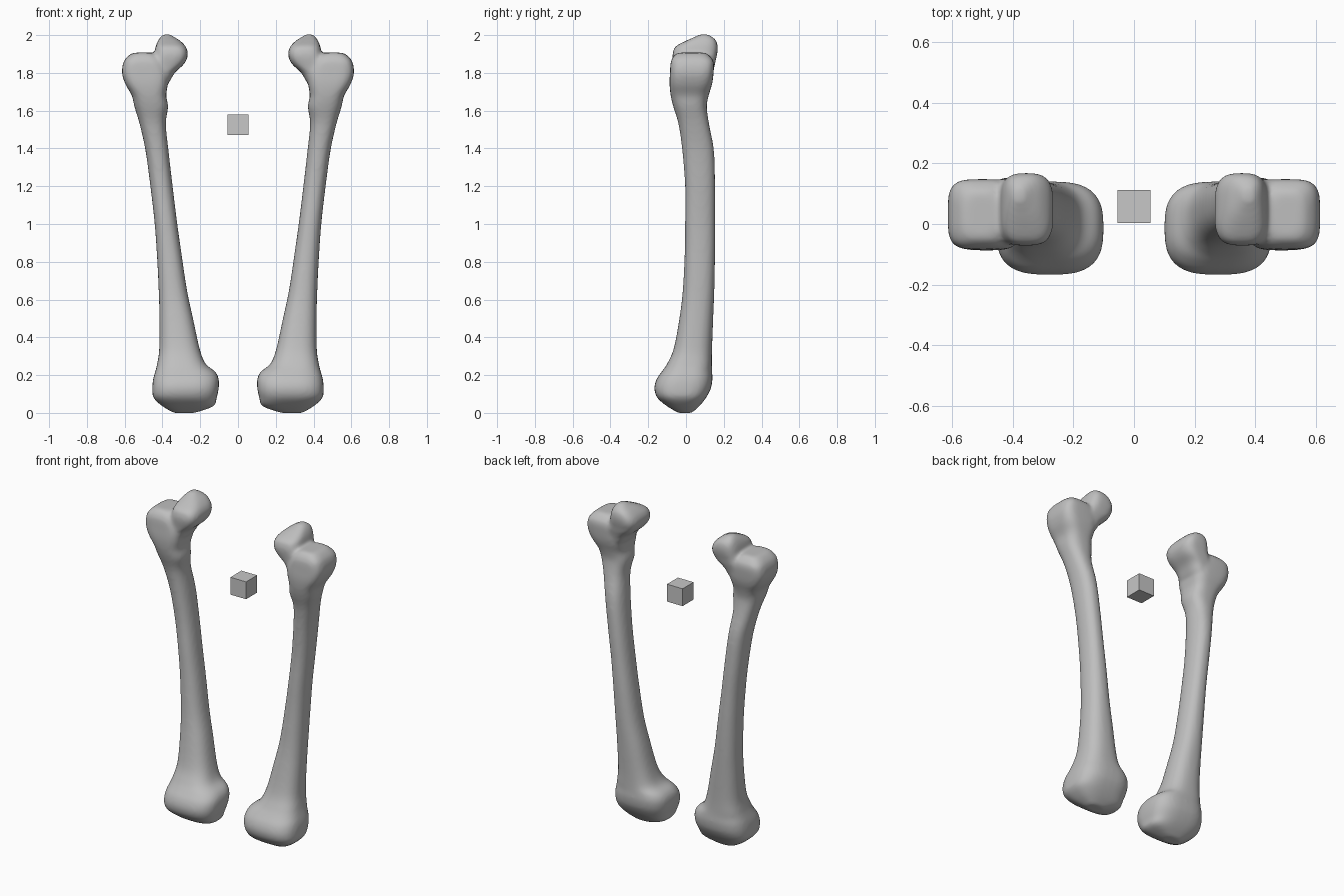
import bpy, bmesh, math


def material(name, grey):
    m = bpy.data.materials.new(name)
    m.diffuse_color = (grey, grey, grey, 1)
    return m


def smooth_rows(rows, steps=4):
    # Catmull-Rom interpolation between the cross-sections
    out = []
    for i in range(len(rows) - 1):
        a, b, c, d = (rows[min(max(k, 0), len(rows) - 1)] for k in (i - 1, i, i + 1, i + 2))
        for s in range(steps):
            t = s / steps
            out.append([0.5 * (2 * q + (r - p) * t + (2 * p - 5 * q + 4 * r - u) * t * t
                               + (3 * q - p - 3 * r + u) * t ** 3)
                        for p, q, r, u in zip(a, b, c, d)])
    return out + [rows[-1]]


def loft(bm, rows, n=40):
    # each row: z, x min, x max, y min, y max, squareness of the section
    rings = []
    for z, x0, x1, y0, y1, p in smooth_rows(rows):
        ring = []
        for k in range(n):
            a = 2 * math.pi * k / n
            c, s = math.cos(a), math.sin(a)
            x = math.copysign(abs(c) ** (2 / p), c)
            y = math.copysign(abs(s) ** (2 / p), s)
            ring.append(bm.verts.new(((x0 + x1) / 2 + x * (x1 - x0) / 2,
                                      (y0 + y1) / 2 + y * (y1 - y0) / 2, z)))
        rings.append(ring)
    for lo, hi in zip(rings, rings[1:]):
        for k in range(n):
            j = (k + 1) % n
            bm.faces.new((lo[k], lo[j], hi[j], hi[k]))
    bm.faces.new(rings[0][::-1])
    bm.faces.new(rings[-1])


bone_grey = material("bone grey", 0.52)
cube_grey = material("light grey", 0.57)

# Knee end, shaft and outer knob
shaft = [
    (0.0, .23, .34, -.04, .03, 2.6),
    (.035, .13, .40, -.10, .07, 2.9),
    (.08, .113, .447, -.152, .106, 2.9),
    (.13, .102, .454, -.168, .132, 2.9),
    (.18, .102, .449, -.155, .140, 2.9),
    (.22, .122, .438, -.127, .138, 2.8),
    (.26, .172, .428, -.10, .137, 2.7),
    (.34, .203, .417, -.065, .138, 2.5),
    (.50, .238, .416, -.035, .144, 2.4),
    (.65, .270, .420, -.017, .150, 2.3),
    (.85, .300, .430, -.007, .154, 2.3),
    (1.02, .324, .443, -.005, .154, 2.3),
    (1.20, .346, .464, -.005, .154, 2.3),
    (1.39, .368, .490, -.020, .148, 2.3),
    (1.53, .382, .521, -.040, .122, 2.4),
    (1.62, .370, .548, -.067, .110, 2.6),
    (1.68, .380, .562, -.081, .120, 3.0),
    (1.74, .372, .596, -.087, .138, 3.6),
    (1.80, .372, .614, -.085, .146, 4.0),
    (1.86, .400, .605, -.080, .146, 4.0),
    (1.895, .43, .575, -.060, .120, 3.6),
    (1.907, .46, .55, -.040, .100, 3.2),
]
# Ball head and neck, leaning toward the middle
head = [
    (1.70, .41, .50, -.04, .10, 2.6),
    (1.75, .365, .50, -.06, .13, 3.0),
    (1.80, .335, .50, -.063, .142, 3.2),
    (1.84, .292, .475, -.066, .152, 3.4),
    (1.87, .272, .455, -.070, .158, 3.4),
    (1.905, .265, .443, -.070, .166, 3.4),
    (1.94, .277, .436, -.055, .168, 3.2),
    (1.97, .306, .424, .000, .160, 3.0),
    (1.99, .338, .410, .045, .140, 2.8),
    (2.004, .36, .395, .075, .115, 2.4),
]

bm = bmesh.new()
loft(bm, shaft)
loft(bm, head)
mesh = bpy.data.meshes.new("thigh_bones")
bm.to_mesh(mesh)
bm.free()
mesh.materials.append(bone_grey)
bones = bpy.data.objects.new("thigh_bones", mesh)
bpy.context.collection.objects.link(bones)

# Fuse the lofts, soften the joins and mirror to the other side
fuse = bones.modifiers.new("fuse", 'REMESH')
fuse.mode = 'VOXEL'
fuse.voxel_size = 0.01
fuse.use_smooth_shade = True
soft = bones.modifiers.new("soften", 'SMOOTH')
soft.factor = 0.5
soft.iterations = 8
mirror = bones.modifiers.new("mirror", 'MIRROR')
mirror.use_axis = (True, False, False)
mirror.use_mirror_merge = False

# Small floating cube between the bones
bpy.ops.mesh.primitive_cube_add(size=0.109, location=(0, .057, 1.526))
cube = bpy.context.object
cube.name = "small_cube"
cube.data.materials.append(cube_grey)
